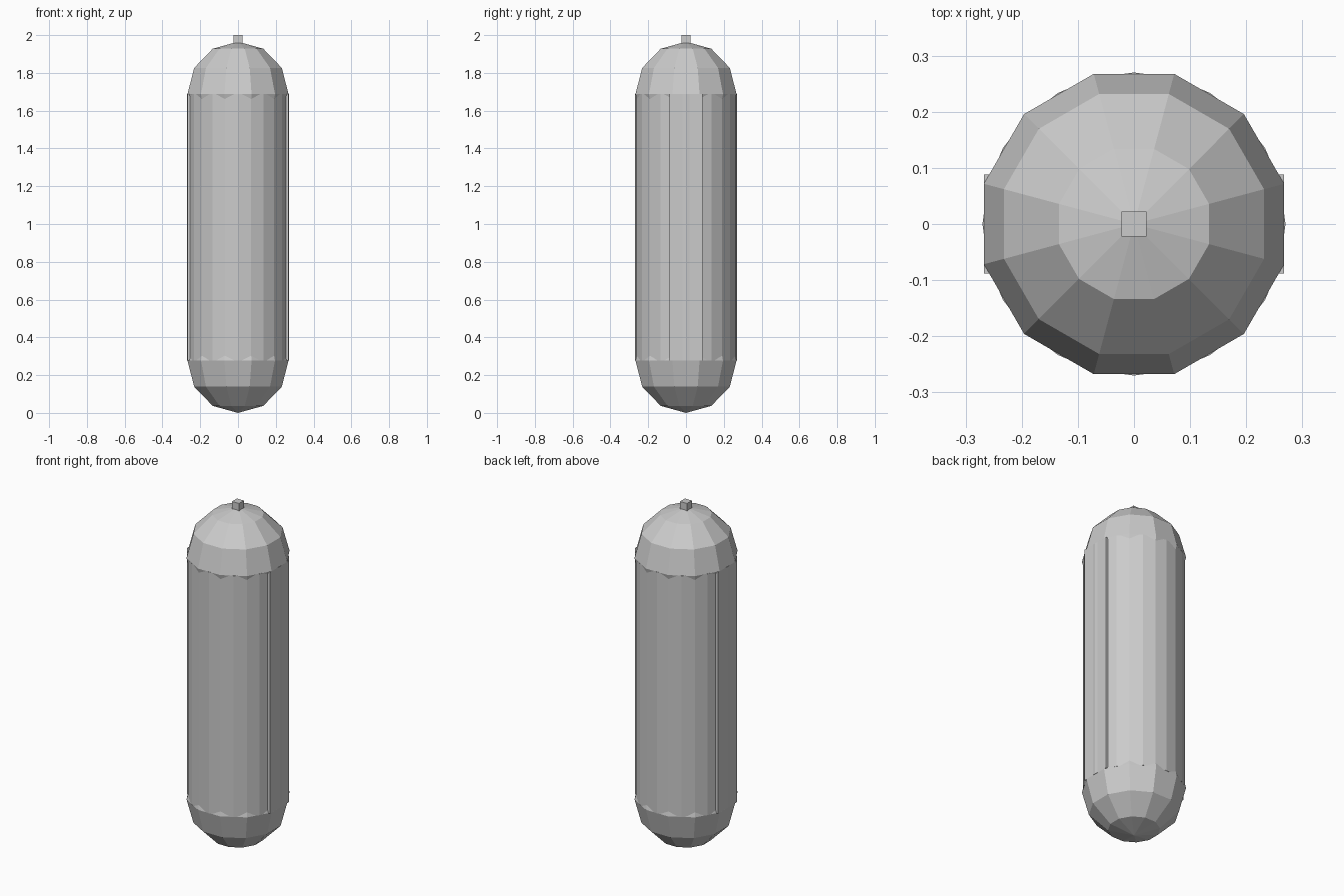
import bpy
from math import radians

cube = bpy.data.objects.get("Cube")
if cube:
    bpy.data.objects.remove(cube, do_unlink=True)

grey = bpy.data.materials.new("light_grey")
grey.use_nodes = True
grey.diffuse_color = (0.6, 0.6, 0.6, 1)
grey.node_tree.nodes["Principled BSDF"].inputs["Base Color"].default_value = (0.6, 0.6, 0.6, 1)

CAP_RADIUS = 0.277
LOW, HIGH = 0.277, 1.688      # centres of the two rounded ends
MIDDLE, LENGTH = (LOW + HIGH) / 2, HIGH - LOW


def finish(name):
    part = bpy.context.object
    part.name = name
    part.data.materials.clear()
    part.data.materials.append(grey)
    return part


def box(name, size, centre):
    bpy.ops.mesh.primitive_cube_add(size=1, location=centre)
    part = finish(name)
    part.scale = size
    bpy.ops.object.transform_apply(location=False, rotation=False, scale=True)


# Faceted round ends, turned so a flat side faces the front
for name, z in (("bottom_cap", LOW), ("top_cap", HIGH)):
    bpy.ops.mesh.primitive_uv_sphere_add(segments=12, ring_count=6, radius=CAP_RADIUS,
                                         location=(0, 0, z), rotation=(0, 0, radians(15)))
    finish(name)

# Long body
bpy.ops.mesh.primitive_cylinder_add(vertices=24, radius=0.27, depth=LENGTH,
                                    location=(0, 0, MIDDLE))
finish("body")

# Flat panels along both sides
for name, side in (("left_panel", 1), ("right_panel", -1)):
    box(name, (0.03, 0.176, LENGTH), (side * 0.2525, 0, MIDDLE))

# Small square stud on the top
box("top_stud", (0.045, 0.045, 0.06), (0, 0, 1.97))
